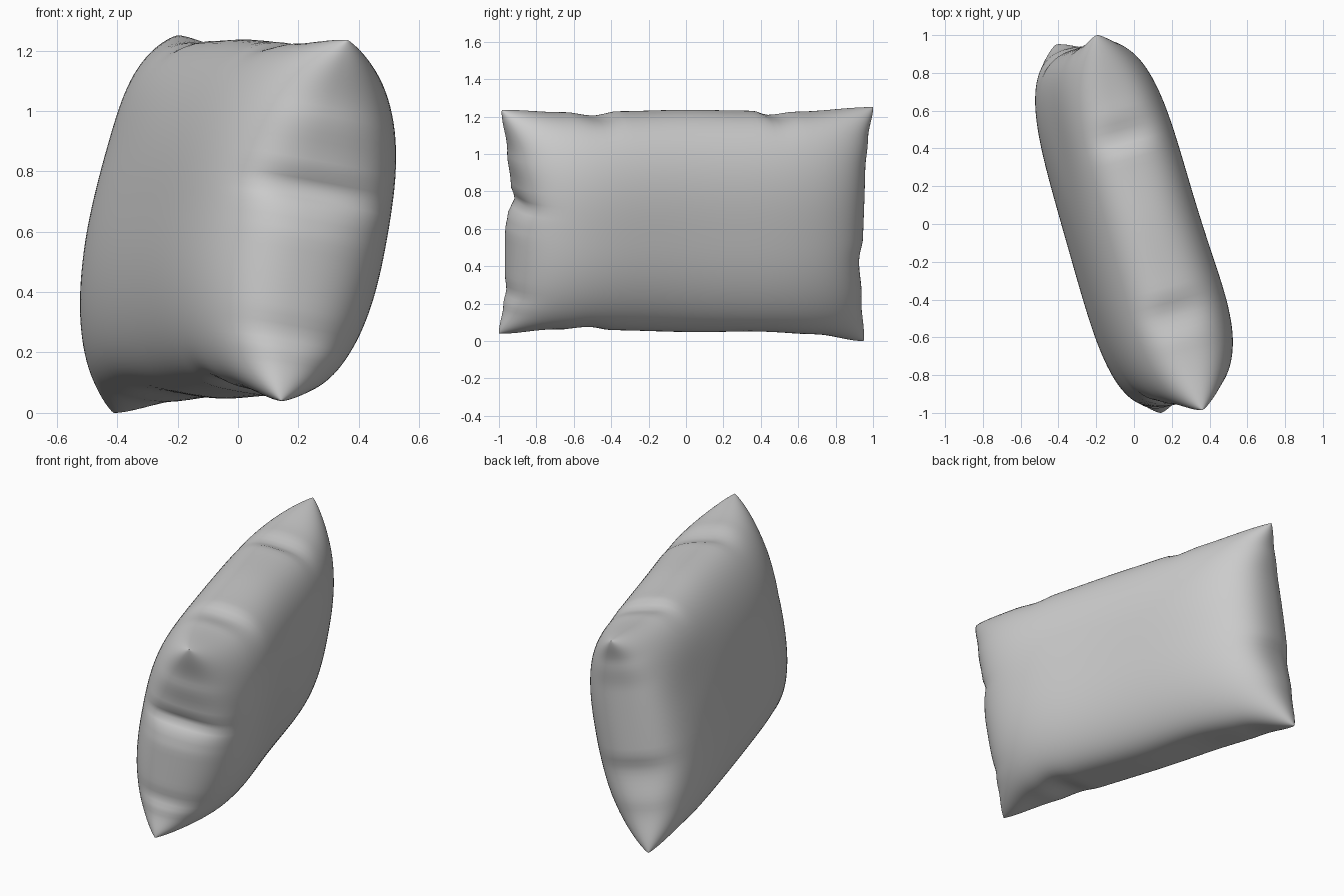
import bpy, bmesh, math
from mathutils import Vector

if "Cube" in bpy.data.objects:
    bpy.data.objects.remove(bpy.data.objects["Cube"])

# Seam corners: near/far end, bottom/top
NB, NT = Vector((0.125, -1.00, 0.04)), Vector((0.345, -0.985, 1.235))
FB, FT = Vector((-0.43, 0.95, 0.00)), Vector((-0.215, 1.00, 1.25))
U = (FB - NB + FT - NT).normalized()
V = (NT - NB + FT - FB).normalized()
NORMAL = U.cross(V).normalized()
NU, NV = 72, 56

# Seam insets (position -1..1 along the edge, depth), with puckers
NEAR = [(-1, 0), (-.75, .03), (-.62, .05), (-.5, .042), (-.1, .042), (.06, .06), (.17, .108), (.3, .075), (.6, .045), (1, 0)]
FAR = [(-1, 0), (-.6, .035), (-.26, .065), (-.1, .045), (.5, .045), (.75, .03), (1, 0)]
TOP = [(-1, 0), (-.65, .02), (-.48, .045), (-.36, .018), (0, .012), (.36, .02), (.46, .05), (.6, .028), (1, 0)]
BOTTOM = [(-1, 0), (-.7, .04), (-.55, .07), (-.42, .045), (0, .04), (.4, .055), (.7, .04), (1, 0)]


def inset(table, t):
    for (t0, d0), (t1, d1) in zip(table, table[1:]):
        if t <= t1:
            f = (t - t0) / (t1 - t0)
            return d0 + (d1 - d0) * f * f * (3 - 2 * f)
    return 0.0


def dome(t, p):
    return max(0.0, 1 - abs(t) ** p) ** .46


def point(i, j, side):
    # Sine spacing concentrates rows near the seam
    a = math.sin(math.pi * (i / NU - .5))
    b = math.sin(math.pi * (j / NV - .5))
    s, t = (a + 1) / 2, (b + 1) / 2
    p = NB.lerp(FB, s).lerp(NT.lerp(FT, s), t)
    p -= U * math.copysign(inset(FAR if a > 0 else NEAR, b) * abs(a) ** 9, a)
    p -= V * math.copysign(inset(TOP if b > 0 else BOTTOM, a) * abs(b) ** 11, b)
    # Filling shifts: fuller near end on one sheet, slight hollow on the other
    if side > 0:
        h = .345 + .04 * math.exp(-((a + .75) / .5) ** 2)
    else:
        h = .318 - .02 * math.exp(-((a - .6) / .4) ** 2 - ((b - .4) / .35) ** 2)
    return p + NORMAL * side * h * dome(a, 4.2) * dome(b, 2.6)


# Two puffed sheets joined along the seam
bm = bmesh.new()
for side in (1, -1):
    grid = [[bm.verts.new(point(i, j, side)) for j in range(NV + 1)] for i in range(NU + 1)]
    for i in range(NU):
        for j in range(NV):
            q = [grid[i][j], grid[i + 1][j], grid[i + 1][j + 1], grid[i][j + 1]]
            bm.faces.new(q if side > 0 else q[::-1])
bmesh.ops.remove_doubles(bm, verts=bm.verts, dist=1e-5)
bmesh.ops.recalc_face_normals(bm, faces=bm.faces)
for f in bm.faces:
    f.smooth = True

# Rest on the ground, centred
for axis in range(3):
    vals = [v.co[axis] for v in bm.verts]
    shift = min(vals) if axis == 2 else (min(vals) + max(vals)) / 2
    for v in bm.verts:
        v.co[axis] -= shift

mesh = bpy.data.meshes.new("pillow")
bm.to_mesh(mesh)
bm.free()
pillow = bpy.data.objects.new("pillow", mesh)
bpy.context.collection.objects.link(pillow)
